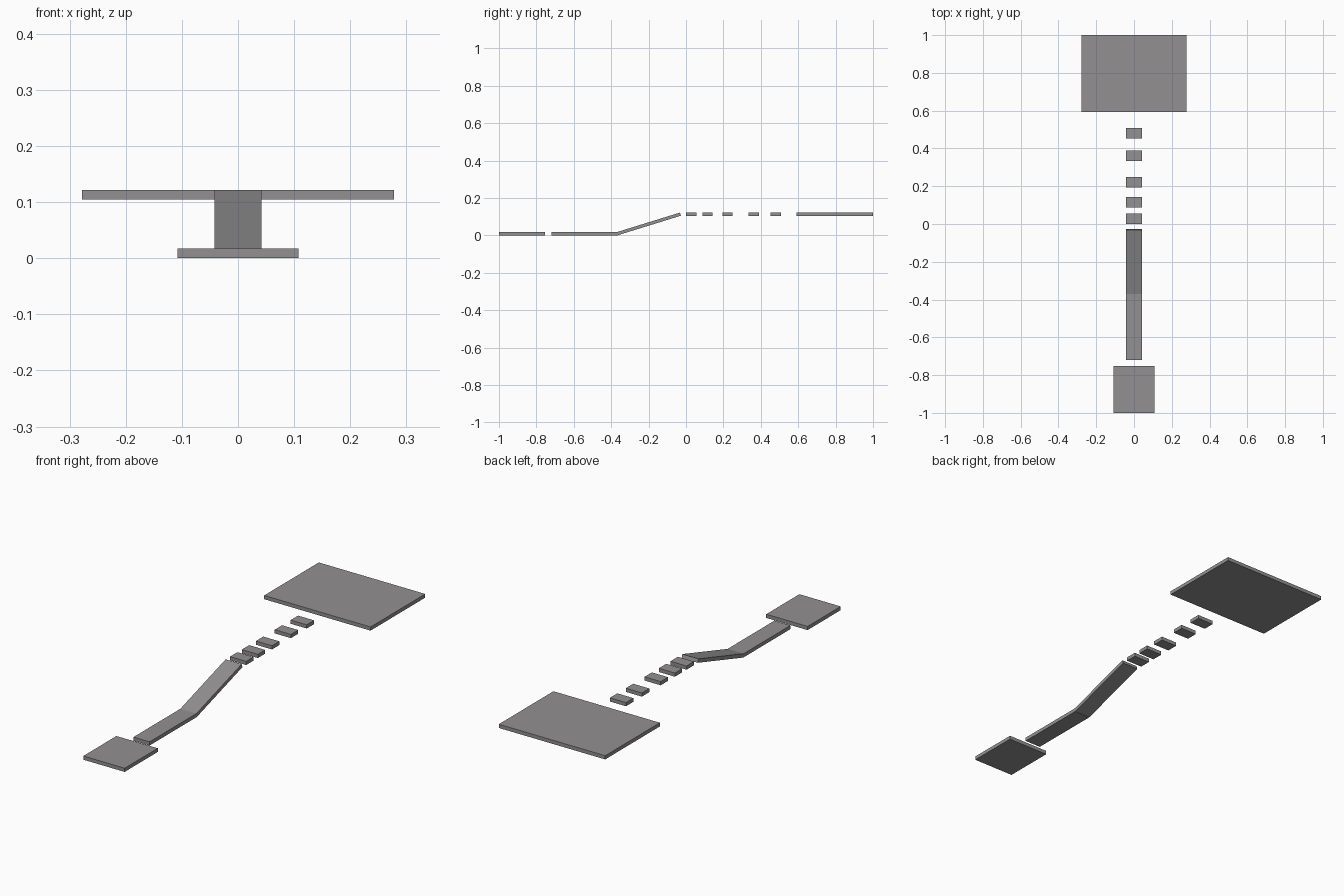
import bpy, math

if "Cube" in bpy.data.objects:
    bpy.data.objects.remove(bpy.data.objects["Cube"])

stone = bpy.data.materials.new("warm_grey")
stone.diffuse_color = (0.29, 0.28, 0.285, 1)
stone.use_nodes = True
stone.node_tree.nodes["Principled BSDF"].inputs["Base Color"].default_value = stone.diffuse_color

T = 0.0175          # slab thickness
LOW = T / 2         # centre height of the lower level
HIGH = 0.122 - T / 2  # centre height of the upper level
PATH = 0.084        # path width


def slab(name, width, y0, y1, z, tilt=0.0):
    """Flat box spanning y0..y1 (before tilt), centred on x = 0."""
    bpy.ops.mesh.primitive_cube_add(size=1, location=(0, (y0 + y1) / 2, z),
                                    rotation=(tilt, 0, 0))
    ob = bpy.context.object
    ob.name = name
    ob.scale = (width, y1 - y0, T)
    bpy.ops.object.transform_apply(location=False, rotation=False, scale=True)
    ob.data.materials.append(stone)
    return ob


# Start platform and level walkway
slab("start_platform", 0.216, -1.0, -0.753, LOW)
slab("walkway", PATH, -0.72, -0.369, LOW)

# Ramp joining the two levels
slab("ramp", PATH, -0.378, -0.022, 0.061, math.radians(17.2))

# Stepping stones with growing gaps
for i, y in enumerate((0.001, 0.088, 0.194, 0.334, 0.453)):
    slab(f"stepping_stone_{i + 1}", PATH, y, y + 0.055, HIGH)

# Large end platform
slab("end_platform", 0.556, 0.592, 1.0, HIGH)
